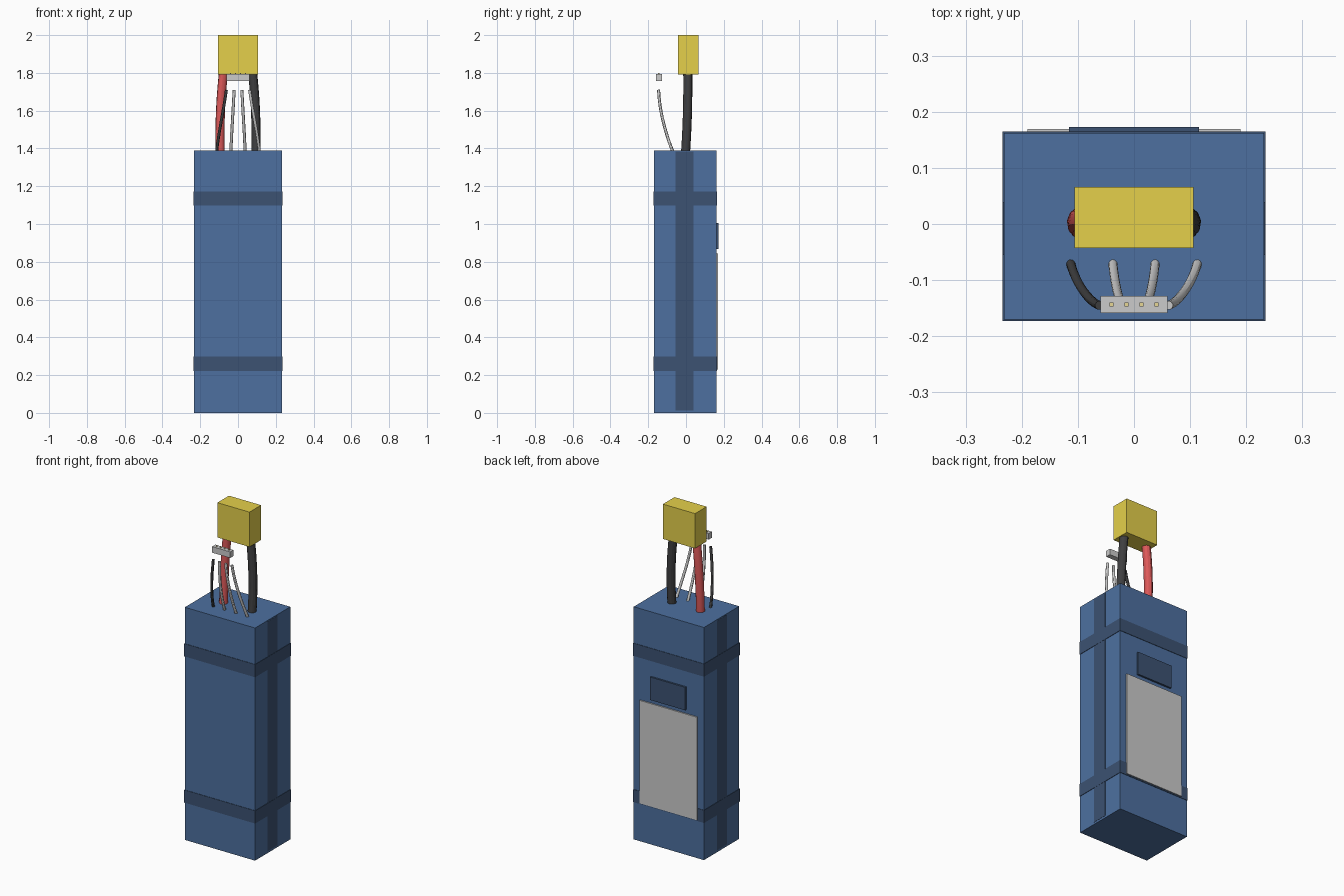
import bpy, bmesh
from mathutils import Vector

if "Cube" in bpy.data.objects:
    bpy.data.objects.remove(bpy.data.objects["Cube"])


def material(name, rgb):
    m = bpy.data.materials.new(name)
    m.diffuse_color = (*rgb, 1)
    m.use_nodes = True
    m.node_tree.nodes["Principled BSDF"].inputs["Base Color"].default_value = m.diffuse_color
    return m


BLUE = material("blue_wrap", (0.075, 0.163, 0.35))
NAVY = material("navy_tape", (0.045, 0.085, 0.17))
YELLOW = material("yellow_plastic", (0.78, 0.63, 0.07))
RED = material("red_rubber", (0.72, 0.10, 0.10))
BLACK = material("black_rubber", (0.05, 0.05, 0.052))
GOLD = material("pin_metal", (0.80, 0.68, 0.30))


def box(name, x, y, z, mat=None):
    """Box from (min, max) ranges on each axis."""
    bm = bmesh.new()
    bmesh.ops.create_cube(bm, size=1)
    for v in bm.verts:
        v.co = Vector([r[0] if c < 0 else r[1] for r, c in zip((x, y, z), v.co)])
    me = bpy.data.meshes.new(name)
    bm.to_mesh(me)
    bm.free()
    ob = bpy.data.objects.new(name, me)
    bpy.context.collection.objects.link(ob)
    if mat:
        me.materials.append(mat)
    return ob


def wire(name, start, h1, h2, end, radius, mat=None):
    """Round capped cable along one bezier segment."""
    cu = bpy.data.curves.new(name, 'CURVE')
    cu.dimensions = '3D'
    cu.bevel_depth = radius
    cu.bevel_resolution = 4
    cu.resolution_u = 12
    cu.use_fill_caps = True
    sp = cu.splines.new('BEZIER')
    sp.bezier_points.add(1)
    a, b = sp.bezier_points
    for p in (a, b):
        p.handle_left_type = p.handle_right_type = 'FREE'
    a.co, a.handle_right = start, h1
    a.handle_left = Vector(start) * 2 - Vector(h1)
    b.co, b.handle_left = end, h2
    b.handle_right = Vector(end) * 2 - Vector(h2)
    ob = bpy.data.objects.new(name, cu)
    bpy.context.collection.objects.link(ob)
    if mat:
        cu.materials.append(mat)
    bpy.ops.object.select_all(action='DESELECT')
    ob.select_set(True)
    bpy.context.view_layer.objects.active = ob
    bpy.ops.object.convert(target='MESH')
    bpy.ops.object.shade_smooth_by_angle()


# Battery pack body
box("battery_body", (-0.232, 0.232), (-0.1705, 0.162), (0, 1.39), BLUE)

# Tape bands around the body
for name, z in (("lower_band", 0.223), ("upper_band", 1.097)):
    box(name, (-0.2345, 0.2345), (-0.173, 0.1645), (z, z + 0.076), NAVY)

# Vertical tape strips on both sides
for name, s in (("left_strip", -1), ("right_strip", 1)):
    box(name, sorted((s * 0.225, s * 0.2333)), (-0.055, 0.039), (0.012, 1.385), NAVY)

# Back labels
box("back_label", (-0.19, 0.19), (0.160, 0.1695), (0.23, 0.845))
box("back_badge", (-0.116, 0.116), (0.160, 0.173), (0.868, 1.005), NAVY)

# Main power plug and its cables
box("power_plug", (-0.106, 0.106), (-0.043, 0.066), (1.792, 2.0), YELLOW)
for name, s, mat in (("red_power_cable", -1, RED), ("black_power_cable", 1, BLACK)):
    wire(name, (s * 0.094, -0.003, 1.37), (s * 0.099, 0.008, 1.53),
         (s * 0.091, 0.011, 1.68), (s * 0.076, 0.009, 1.81), 0.024, mat)

# Balance plug with pins
box("balance_plug", (-0.06, 0.06), (-0.159, -0.128), (1.758, 1.794))
for i in range(4):
    k = i - 1.5
    x = k * 0.0267
    box(f"balance_pin_{i + 1}", (x - 0.0035, x + 0.0035), (-0.147, -0.140), (1.785, 1.799), GOLD)
    # Balance lead from the body up towards the plug
    wire(f"balance_lead_{i + 1}", (k * 0.076, -0.066, 1.375), (k * 0.069, -0.110, 1.48),
         (k * 0.051, -0.141, 1.60), (k * 0.041, -0.145, 1.71), 0.008,
         BLACK if i == 0 else None)
